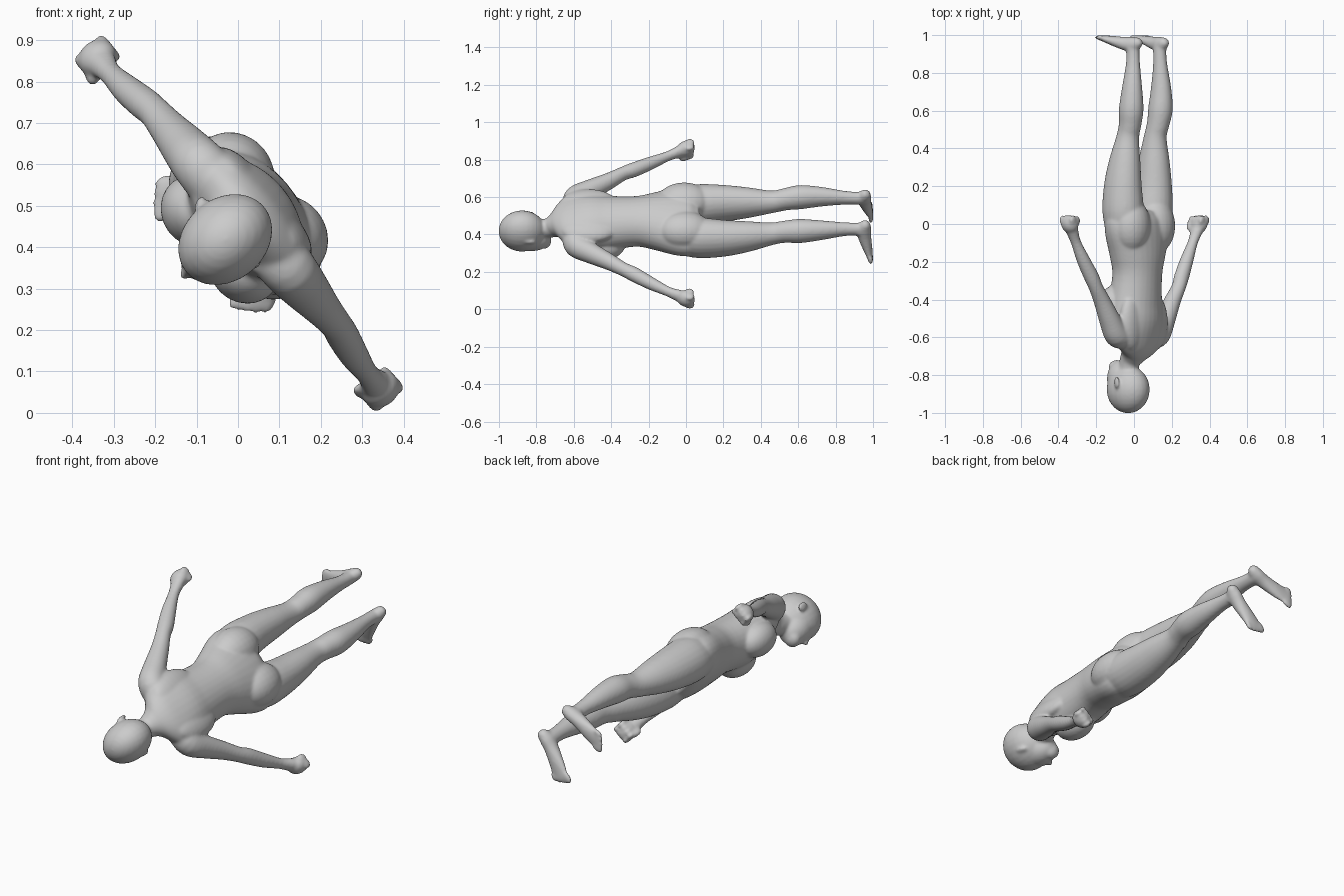
import bpy, bmesh, math
from mathutils import Vector, Matrix

# Body frame: u = sideways, v = towards the chest, y = head (-1) to feet (+1)
L = Vector((0.65, 0, -0.76)).normalized()
F = Vector((-0.76, 0, -0.65)).normalized()
Y = Vector((0, 1, 0))
C = Vector((0.002, 0, 0.457))
bm = bmesh.new()


def place(p):
    return C + L * p[0] + F * p[1] + Y * p[2]


def spline(rows, steps):
    out = []
    for i in range(len(rows) - 1):
        a, b = rows[max(i - 1, 0)], rows[i]
        c, d = rows[i + 1], rows[min(i + 2, len(rows) - 1)]
        for s in range(steps):
            t = s / steps
            out.append([0.5 * (2 * q + (r - p) * t + (2 * p - 5 * q + 4 * r - w) * t * t
                               + (3 * q - p - 3 * r + w) * t ** 3)
                        for p, q, r, w in zip(a, b, c, d)])
    out.append(list(rows[-1]))
    return out


def loft(rows, ref, sides=(1,), n=24, steps=4):
    """Rows are u, v, y, half width across ref, half width along ref."""
    pts = spline(rows, steps)
    for m in sides:
        rings = []
        for i, r in enumerate(pts):
            t = (Vector(pts[min(i + 1, len(pts) - 1)][:3]) - Vector(pts[max(i - 1, 0)][:3])).normalized()
            side = Vector(ref).cross(t).normalized()
            up = t.cross(side)
            ring = []
            for k in range(n):
                ang = 2 * math.pi * k / n
                p = Vector(r[:3]) + side * (r[3] * math.cos(ang)) + up * (r[4] * math.sin(ang))
                ring.append(bm.verts.new(place((p.x * m, p.y, p.z))))
            rings.append(ring)
        for a, b in zip(rings, rings[1:]):
            for k in range(n):
                bm.faces.new((a[k], a[(k + 1) % n], b[(k + 1) % n], b[k]))
        bm.faces.new(rings[0][::-1])
        bm.faces.new(rings[-1])


def blob(c, r, sides=(1,), turn=0.0, tilt=0.0):
    """Ellipsoid turned about the body axis, or tilted in the side-to-side plane."""
    for m in sides:
        res = bmesh.ops.create_uvsphere(bm, u_segments=24, v_segments=14, radius=1)
        rot = Matrix.Rotation(turn, 3, 'Z') @ Matrix.Rotation(tilt, 3, 'Y')
        for v in res['verts']:
            p = rot @ Vector((v.co.x * r[0], v.co.y * r[1], v.co.z * r[2])) + Vector(c)
            v.co = place((p.x * m, p.y, p.z))


BOTH = (1, -1)
DEPTH, AXIS = (0, 1, 0), (0, 0, 1)

# Neck, chest, waist and hips
loft([(0, .05, -.82, .05, .052), (0, .035, -.735, .052, .055), (0, .01, -.695, .075, .062),
      (0, -.012, -.66, .135, .075), (0, -.02, -.62, .178, .09), (0, -.02, -.52, .17, .116),
      (0, -.008, -.42, .157, .128), (0, -.02, -.27, .144, .122), (0, -.022, -.17, .17, .128),
      (0, -.02, -.05, .213, .13), (0, -.02, .03, .215, .12), (0, -.025, .08, .165, .09)], DEPTH, n=32)
# Breasts, buttocks and shoulder blades
blob((.094, .062, -.44), (.088, .08, .115), BOTH, turn=-.3)
blob((.1, -.066, -.01), (.106, .098, .145), BOTH)
blob((.09, -.064, -.52), (.09, .05, .15), BOTH)

# Head: skull, face, jaw, nose, lips and ears
blob((.008, .05, -.876), (.1, .124, .126))
blob((.008, .098, -.82), (.077, .076, .1))
blob((.008, .128, -.755), (.045, .043, .035))
blob((.008, .172, -.812), (.014, .022, .018))
blob((.008, .168, -.832), (.009, .014, .034))
blob((.008, .16, -.777), (.024, .012, .013))
blob((.098, .04, -.838), (.01, .022, .034), BOTH, turn=.4)

# Arms
loft([(.11, -.02, -.60, .06, .068), (.168, -.02, -.585, .066, .066), (.222, -.02, -.51, .056, .058),
      (.285, -.02, -.41, .044, .046), (.337, -.02, -.335, .037, .039), (.367, -.015, -.28, .04, .04),
      (.422, -.005, -.19, .035, .036), (.477, 0, -.095, .026, .028), (.508, 0, -.035, .031, .037)],
     DEPTH, BOTH)
# Fists with curled fingers and thumbs
blob((.526, 0, -.002), (.041, .049, .05), BOTH, tilt=.4)
for i in range(4):
    v = -.036 + i * .024
    blob((.541, v, .02), (.025, .0135, .027), BOTH, tilt=.3)
    blob((.508, v, .02), (.021, .0125, .026), BOTH, tilt=.3)
blob((.497, .04, -.004), (.015, .017, .036), BOTH, tilt=.3)

# Legs
loft([(.112, -.02, -.03, .09, .1), (.118, -.022, .07, .104, .114), (.123, -.025, .2, .093, .106),
      (.119, -.035, .33, .078, .088), (.112, -.05, .46, .059, .062), (.114, -.068, .53, .058, .061),
      (.119, -.08, .61, .063, .067), (.118, -.085, .72, .051, .056), (.111, -.085, .84, .036, .04),
      (.109, -.083, .91, .033, .037), (.11, -.085, .955, .033, .038)], DEPTH, BOTH)
# Kneecaps and ankle bones
blob((.113, -.012, .46), (.034, .026, .05), BOTH)
blob((.111, -.08, .925), (.037, .016, .018), BOTH)
# Feet
loft([(.104, -.137, .97, .012, .014), (.106, -.125, .964, .026, .026), (.111, -.09, .952, .034, .04),
      (.124, -.04, .955, .035, .036), (.144, .035, .972, .042, .025), (.157, .075, .982, .045, .017),
      (.162, .098, .986, .038, .014)], AXIS, BOTH)
# Toes, big toe on the inner side
for i in range(5):
    r = .016 if i == 0 else .0115 - i * .0004
    blob((.133 + i * .0165, .12 - i * .006 - .0015 * i * i, .988), (r, .032 - i * .002, .013), BOTH, turn=-.25)

# Merge everything into one smooth skin
bmesh.ops.recalc_face_normals(bm, faces=bm.faces)
mesh = bpy.data.meshes.new("human_figure")
bm.to_mesh(mesh)
bm.free()
body = bpy.data.objects.new("human_figure", mesh)
bpy.context.collection.objects.link(body)
skin = body.modifiers.new("skin", 'REMESH')
skin.mode = 'VOXEL'
skin.voxel_size = 0.0065
skin.use_smooth_shade = True
soft = body.modifiers.new("soften", 'SMOOTH')
soft.factor = 0.5
soft.iterations = 14
